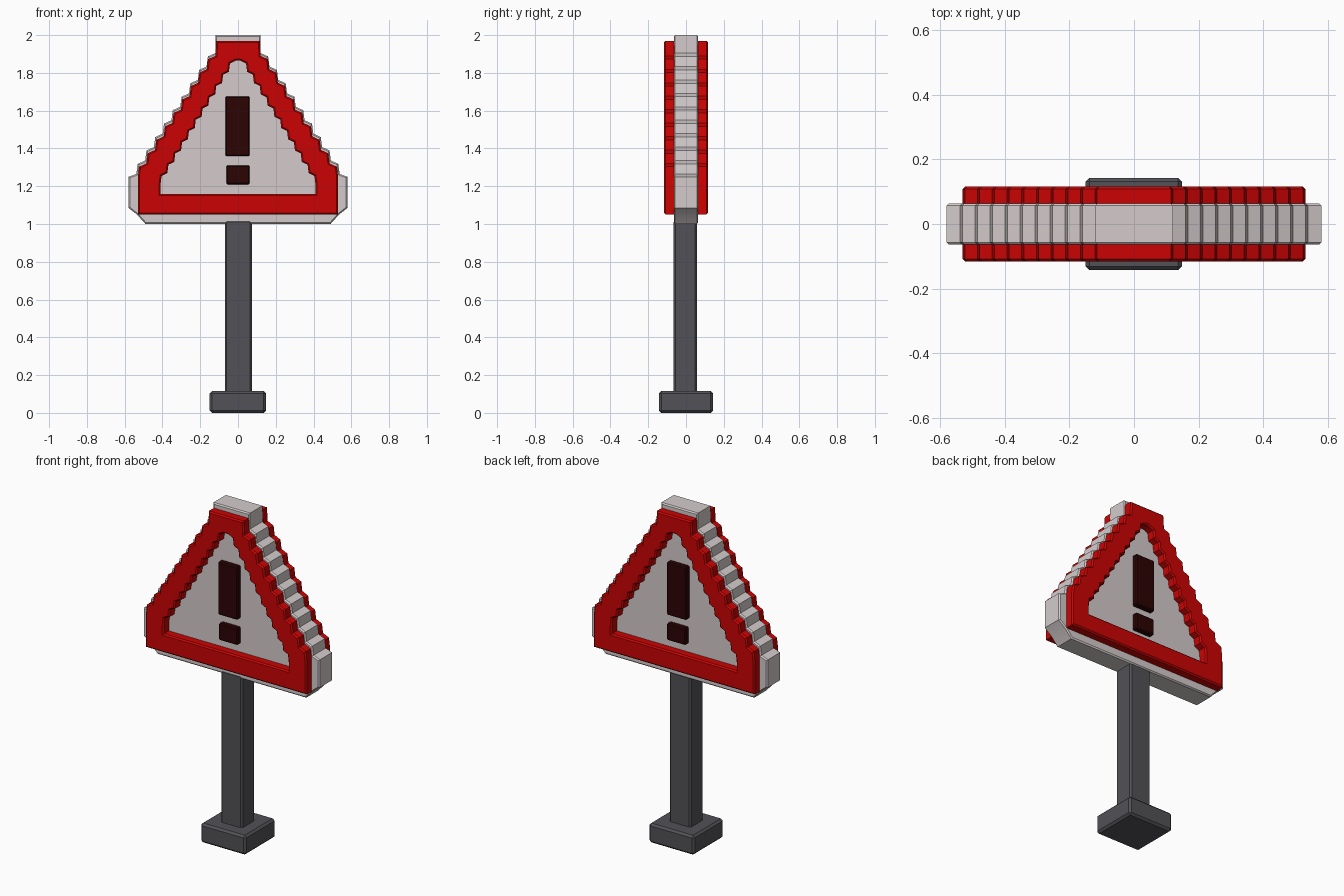
import bpy, bmesh, math
from mathutils import Matrix

if "Cube" in bpy.data.objects:
    bpy.data.objects.remove(bpy.data.objects["Cube"])


def material(name, rgb):
    m = bpy.data.materials.new(name)
    m.diffuse_color = (*rgb, 1)
    m.use_nodes = True
    m.node_tree.nodes["Principled BSDF"].inputs["Base Color"].default_value = m.diffuse_color
    return m


WHITE = material("off_white", (0.66, 0.60, 0.60))
RED = material("sign_red", (0.60, 0.001, 0.001))
GREY = material("post_grey", (0.085, 0.085, 0.095))
DARK = material("dark_mark", (0.025, 0.001, 0.001))


def add_object(name, mesh, mat, y=0):
    mesh.materials.clear()
    mesh.materials.append(mat)
    mesh.shade_smooth()
    mesh.set_sharp_from_angle(angle=math.radians(35))
    ob = bpy.data.objects.new(name, mesh)
    ob.location.y = y
    bpy.context.collection.objects.link(ob)
    return ob


def box(name, mat, x, y, z, bevel):
    """Bevelled box from (min, max) ranges."""
    bm = bmesh.new()
    bmesh.ops.create_cube(bm, size=1)
    for v in bm.verts:
        for i, (lo, hi) in enumerate((x, y, z)):
            v.co[i] = lo if v.co[i] < 0 else hi
    bmesh.ops.bevel(bm, geom=bm.edges[:], offset=bevel, segments=1, affect='EDGES')
    mesh = bpy.data.meshes.new(name)
    bm.to_mesh(mesh)
    bm.free()
    return add_object(name, mesh, mat)


def stairs(x0, z0, x1, z1, n):
    """Softened steps running down and outwards."""
    dx, dz = (x1 - x0) / n, (z1 - z0) / n
    pts = [(x0, z0)]
    for i in range(n):
        x, z = x0 + dx * i, z0 + dz * i
        pts += [(x + dx * 0.85, z + dz * 0.25), (x + dx, z + dz)]
    return pts


def mirrored(right):
    """Close a right-hand half profile into a full outline."""
    return right + [(-x, z) for x, z in reversed(right)]


def plate(name, mat, outlines, half, bevel, y=0):
    """Filled outline (with holes) extruded along y with chamfered rims."""
    cu = bpy.data.curves.new(name, 'CURVE')
    cu.dimensions = '2D'
    cu.fill_mode = 'BOTH'
    cu.extrude = half - bevel
    cu.bevel_depth = bevel
    cu.bevel_resolution = 0
    cu.offset = -bevel
    for pts in outlines:
        sp = cu.splines.new('POLY')
        sp.points.add(len(pts) - 1)
        for p, (x, z) in zip(sp.points, pts):
            p.co = (x, z, 0, 1)
        sp.use_cyclic_u = True
    tmp = bpy.data.objects.new(name + "_curve", cu)
    bpy.context.collection.objects.link(tmp)
    dg = bpy.context.evaluated_depsgraph_get()
    mesh = bpy.data.meshes.new_from_object(tmp.evaluated_get(dg))
    bpy.data.objects.remove(tmp)
    mesh.transform(Matrix.Rotation(math.pi / 2, 4, 'X'))
    return add_object(name, mesh, mat, y)


# White sign body with stepped sides and blunt corner lugs
body = mirrored([(0.12, 2.0)] + stairs(0.12, 1.905, 0.538, 1.265, 9)
                + [(0.58, 1.25), (0.58, 1.085), (0.535, 1.05), (0.49, 1.0)])
plate("sign_body", WHITE, [body], 0.064, 0.007)

# Red frames and exclamation marks on both faces
outer = mirrored([(0.115, 1.97)] + stairs(0.12, 1.89, 0.53, 1.25, 9) + [(0.53, 1.05)])
inner = mirrored(stairs(0.012, 1.865, 0.41, 1.21, 11) + [(0.41, 1.16)])
for side, s in (("front", -1), ("back", 1)):
    plate(side + "_frame", RED, [outer, inner[::-1]], 0.03, 0.008, s * 0.086)
    depth = tuple(sorted((s * 0.05, s * 0.095)))
    box(side + "_mark_bar", DARK, (-0.067, 0.062), depth, (1.36, 1.675), 0.006)
    box(side + "_mark_dot", DARK, (-0.062, 0.062), depth, (1.21, 1.31), 0.006)

# Post and foot
box("post", GREY, (-0.07, 0.073), (-0.066, 0.058), (0.09, 1.02), 0.01)
box("foot", GREY, (-0.15, 0.148), (-0.143, 0.143), (0.0, 0.115), 0.012)
